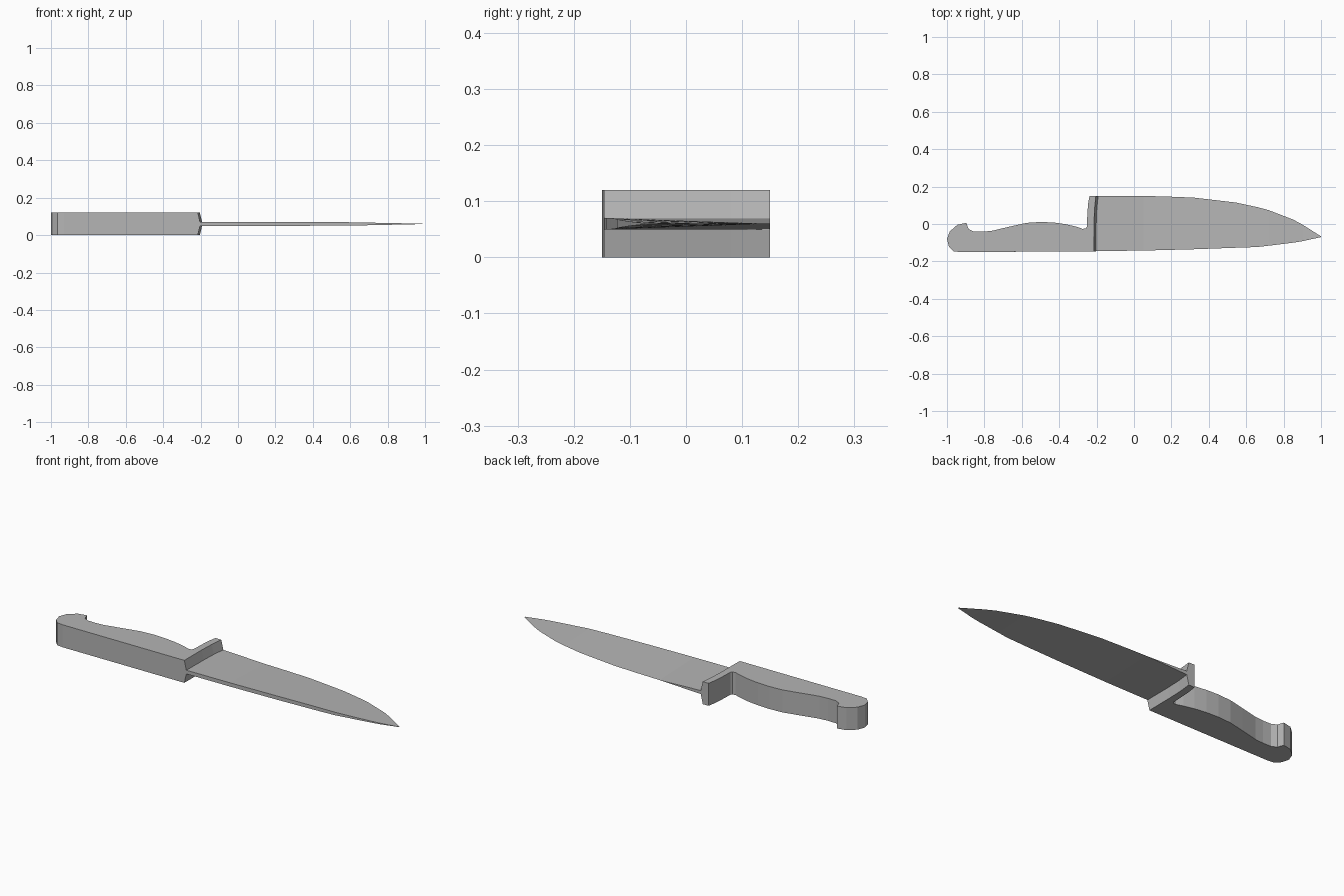
import bpy, bmesh

grey = bpy.data.materials.new("dark_grey")
grey.diffuse_color = (0.46, 0.46, 0.46, 1)


def make_object(name, bm):
    bmesh.ops.recalc_face_normals(bm, faces=bm.faces)
    mesh = bpy.data.meshes.new(name)
    bm.to_mesh(mesh)
    bm.free()
    mesh.materials.append(grey)
    obj = bpy.data.objects.new(name, mesh)
    bpy.context.collection.objects.link(obj)
    return obj


def loft(name, rings):
    """Join equal-length rings with quads and cap both ends."""
    bm = bmesh.new()
    rows = [[bm.verts.new(p) for p in ring] for ring in rings]
    n = len(rows[0])
    for a, b in zip(rows, rows[1:]):
        for i in range(n):
            j = (i + 1) % n
            bm.faces.new((a[i], a[j], b[j], b[i]))
    bm.faces.new(rows[0])
    bm.faces.new(rows[-1])
    # collapse the zero-thickness cutting edge
    bmesh.ops.remove_doubles(bm, verts=bm.verts, dist=1e-5)
    return make_object(name, bm)


# Handle with finger grip, pommel hook and tall guard
grip = [(-0.238, 0.15), (-0.245, 0.11), (-0.249, 0.06), (-0.252, -0.015),
        (-0.258, -0.024), (-0.275, -0.026), (-0.31, -0.014), (-0.366, -0.001),
        (-0.43, 0.008), (-0.5, 0.011), (-0.575, 0.006), (-0.665, -0.014),
        (-0.762, -0.037), (-0.81, -0.041), (-0.858, -0.04),
        (-0.885, -0.026), (-0.896, 0.006), (-0.944, -0.004),
        (-0.985, -0.04), (-1.0, -0.08), (-0.99, -0.12),
        (-0.965, -0.146), (-0.93, -0.15)]
front = [(-0.215, -0.146), (-0.214, 0.0), (-0.211, 0.08), (-0.204, 0.15)]
# the guard's front face bulges toward the blade at mid thickness
layers = [(0, 0), (0.05, 0.012), (0.07, 0.012), (0.12, 0)]
loft("handle", [[(x, y, z) for x, y in grip] +
                [(x + bulge, y, z) for x, y in front] for z, bulge in layers])

# Blade: sections (x, spine y, edge y, half thickness of spine, of edge)
# the heel is square and thins to a sharp edge
stations = [(-0.21, -0.145, 0.15, 0.01, 0.01), (0.05, -0.142, 0.15, 0.01, 0),
            (0.17, -0.139, 0.147, 0.01, 0), (0.32, -0.135, 0.141, 0.01, 0),
            (0.543, -0.127, 0.115, 0.0095, 0), (0.66, -0.123, 0.09, 0.008, 0),
            (0.72, -0.116, 0.074, 0.0065, 0), (0.85, -0.1, 0.024, 0.004, 0),
            (0.9, -0.092, -0.003, 0.003, 0), (1.0, -0.07, -0.066, 0.0005, 0)]
loft("blade", [[(x, s, 0.06 - t), (x, s, 0.06 + t), (x, e, 0.06 + u),
                (x, e, 0.06 - u)] for x, s, e, t, u in stations])
